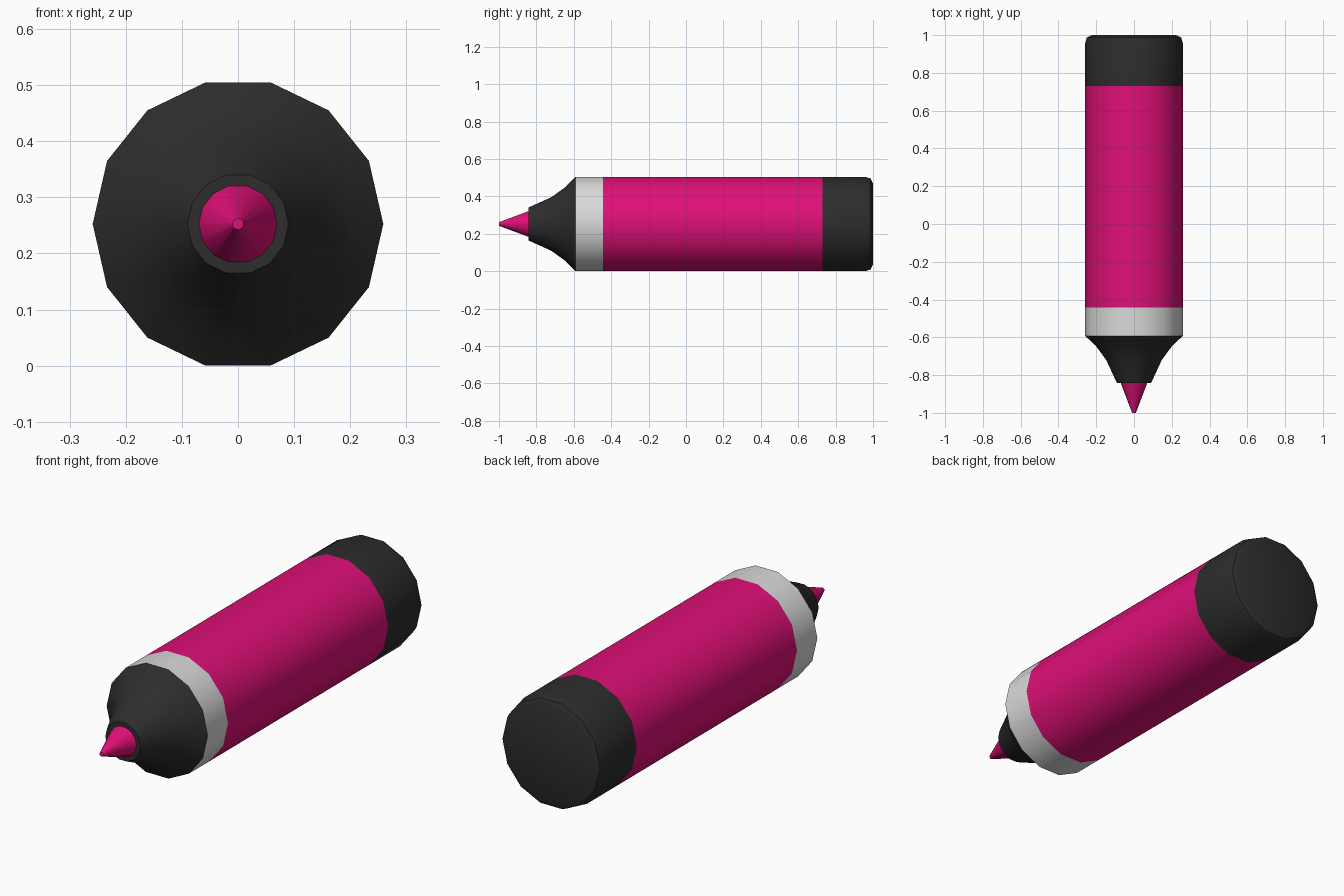
import bpy, bmesh, math

if "Cube" in bpy.data.objects:
    bpy.data.objects.remove(bpy.data.objects["Cube"])

SIDES = 14
AXIS_Z = 0.2525
R = 0.259


def material(name, color):
    m = bpy.data.materials.new(name)
    m.diffuse_color = (*color, 1)
    m.use_nodes = True
    m.node_tree.nodes["Principled BSDF"].inputs["Base Color"].default_value = m.diffuse_color
    return m


pink = material("pink ink", (0.74, 0.005, 0.185))
black = material("black plastic", (0.026, 0.026, 0.026))
white = material("white plastic", (0.70, 0.70, 0.70))


def lathe(name, profile, mat, front_cap=False, back_cap=False):
    """Spin (y, radius) points, listed front to back, about the pen's axis."""
    bm = bmesh.new()
    rings = []
    for y, r in profile:
        angles = [2 * math.pi * k / SIDES for k in range(SIDES)]
        rings.append([bm.verts.new((r * math.cos(a), y, AXIS_Z + r * math.sin(a)))
                      for a in angles])
    for a, b in zip(rings, rings[1:]):
        for k in range(SIDES):
            n = (k + 1) % SIDES
            bm.faces.new((a[k], b[k], b[n], a[n]))
    if front_cap:
        bm.faces.new(rings[0])
    if back_cap:
        bm.faces.new(rings[-1][::-1])
    mesh = bpy.data.meshes.new(name)
    bm.to_mesh(mesh)
    bm.free()
    mesh.materials.append(mat)
    obj = bpy.data.objects.new(name, mesh)
    bpy.context.collection.objects.link(obj)
    bpy.ops.object.select_all(action='DESELECT')
    obj.select_set(True)
    bpy.context.view_layer.objects.active = obj
    bpy.ops.object.shade_smooth_by_angle(angle=math.radians(40))
    return obj


# Felt tip
lathe("felt_tip", [(-1.0, 0.01), (-0.84, 0.071)], pink, front_cap=True)
# Concave nose with a flat collar around the tip
lathe("nose", [(-0.843, 0.068), (-0.843, 0.09), (-0.72, 0.147),
               (-0.645, 0.202), (-0.592, R)], black)
# Ring and barrel
lathe("ring", [(-0.592, R), (-0.443, R)], white)
lathe("barrel", [(-0.443, R), (0.73, R)], pink)
# Rounded end plug
lathe("end_plug", [(0.73, R), (0.955, R), (0.987, 0.25), (1.0, 0.222)],
      black, back_cap=True)
